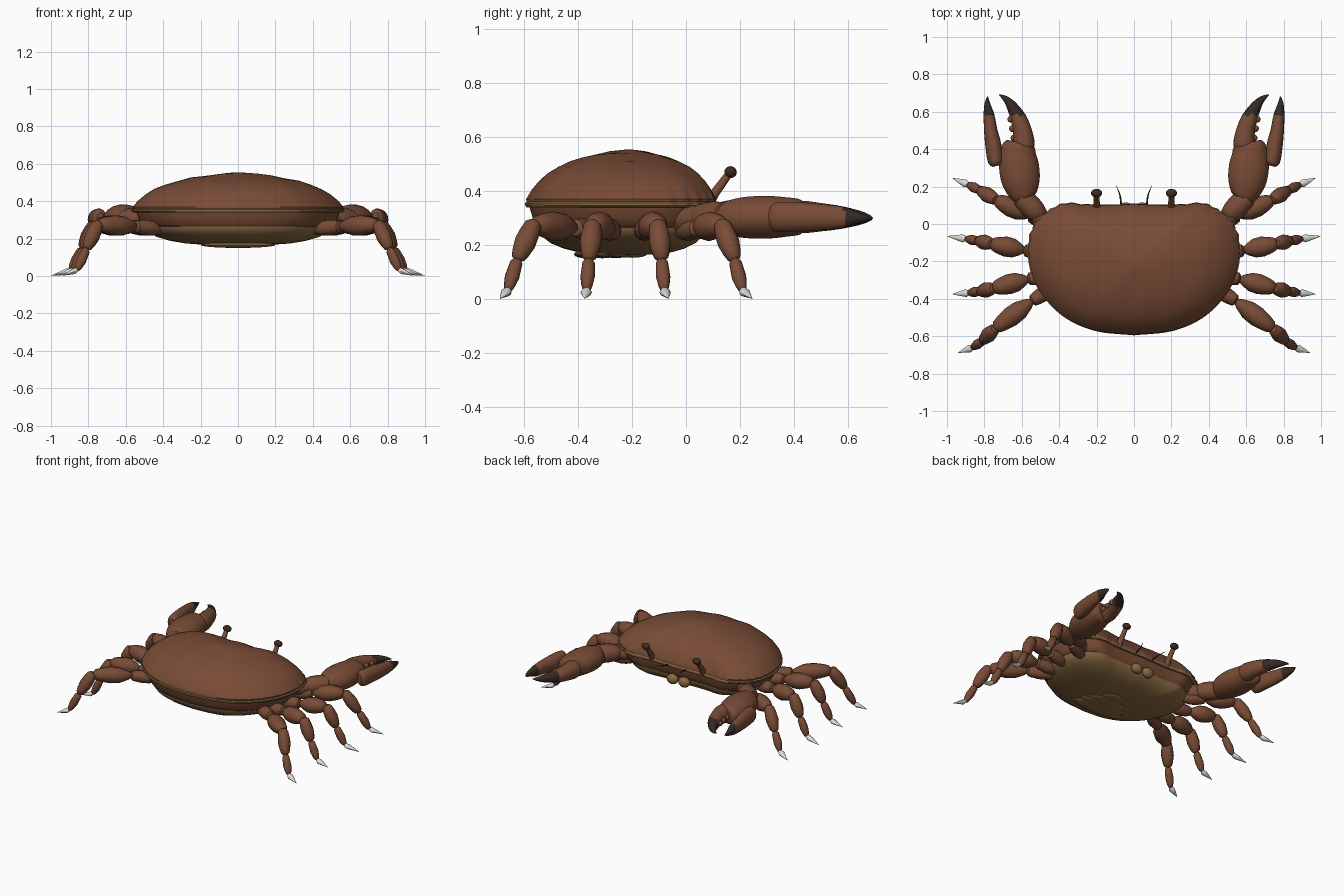
import bpy, bmesh, math
from mathutils import Vector

old = bpy.data.objects.get("Cube")
if old:
    bpy.data.objects.remove(old, do_unlink=True)


def material(name, rgb):
    m = bpy.data.materials.new(name)
    m.use_nodes = True
    m.diffuse_color = (*rgb, 1)
    m.node_tree.nodes["Principled BSDF"].inputs["Base Color"].default_value = (*rgb, 1)
    return m


BROWN = material("shell brown", (0.19, 0.072, 0.037))
TAN = material("belly tan", (0.25, 0.14, 0.055))
DARK = material("claw tip dark", (0.035, 0.022, 0.017))
EYE = material("eye dark brown", (0.05, 0.023, 0.016))
WHITE = material("foot white", (0.7, 0.7, 0.68))


def finish(name, bm, mats, rule=None, angle=40):
    bmesh.ops.recalc_face_normals(bm, faces=bm.faces[:])
    mesh = bpy.data.meshes.new(name)
    if rule:
        for f in bm.faces:
            f.material_index = rule(f.calc_center_median())
    bm.to_mesh(mesh)
    bm.free()
    ob = bpy.data.objects.new(name, mesh)
    bpy.context.collection.objects.link(ob)
    for m in mats:
        mesh.materials.append(m)
    bpy.ops.object.select_all(action="DESELECT")
    ob.select_set(True)
    bpy.context.view_layer.objects.active = ob
    bpy.ops.object.shade_smooth_by_angle(angle=math.radians(angle))
    return ob


def loft(name, rings, mats, rule=None, angle=40):
    """Skin a list of closed rings and cap both ends."""
    bm = bmesh.new()
    rows = [[bm.verts.new(p) for p in r] for r in rings]
    n = len(rows[0])
    for a, b in zip(rows, rows[1:]):
        for i in range(n):
            j = (i + 1) % n
            bm.faces.new((a[i], a[j], b[j], b[i]))
    bm.faces.new(rows[0])
    bm.faces.new(rows[-1])
    return finish(name, bm, mats, rule, angle)


def spline(pts, steps):
    """Catmull-Rom curve through the points."""
    pts = [Vector(p) for p in pts]
    ext = [2 * pts[0] - pts[1]] + pts + [2 * pts[-1] - pts[-2]]
    out = []
    for a, b, c, d in zip(ext, ext[1:], ext[2:], ext[3:]):
        for k in range(steps):
            t = k / steps
            out.append(0.5 * (2 * b + (c - a) * t + (2 * a - 5 * b + 4 * c - d) * t * t
                              + (3 * b - a - 3 * c + d) * t ** 3))
    return out + [pts[-1]]


def tube(name, stations, mats, rule=None, sides=14, steps=1):
    """Limb through stations (centre, half width, half height)."""
    flat = [(*p, w, h) for p, w, h in stations]
    rows = spline(flat, steps)
    pts = [Vector(r[:3]) for r in rows]
    rings = []
    for i, p in enumerate(pts):
        d = (pts[min(i + 1, len(pts) - 1)] - pts[max(i - 1, 0)]).normalized()
        side = d.cross(Vector((0, 0, 1))).normalized()
        up = side.cross(d)
        w, h = max(rows[i][3], 0.001), max(rows[i][4], 0.001)
        rings.append([p + side * w * math.cos(a) + up * h * math.sin(a)
                      for a in (math.tau * k / sides for k in range(sides))])
    return loft(name, rings, mats, rule)


def segment(name, a, b, r0, rm, r1, mat):
    """Limb joint: narrow at the root, swollen in the middle, blunt at the end."""
    a, b = Vector(a), Vector(b)
    shape = ((0, r0 * .6), (.08, r0), (.3, rm * .93), (.55, rm), (.8, (rm + r1) / 2), (.94, r1), (1, r1 * .55))
    return tube(name, [(a.lerp(b, t), r, r) for t, r in shape], [mat], sides=12)


def ball(name, centre, size, mat):
    bm = bmesh.new()
    bmesh.ops.create_uvsphere(bm, u_segments=20, v_segments=12, radius=1)
    for v in bm.verts:
        v.co = Vector(c + s * k for c, s, k in zip(centre, size, v.co))
    return finish(name, bm, [mat])


# Shell outline, mirrored from one half
half = [(0, -.59, 0), (.2, -.568, 0), (.36, -.5, 0), (.48, -.385, 0), (.54, -.27, 0), (.56, -.16, 0),
        (.55, -.06, 0), (.51, .02, 0), (.44, .075, 0), (.36, .108, 0), (.24, .1, 0), (.1, .1, 0), (0, .105, 0)]
right_side = spline(half, 6)
outline = right_side + [Vector((-p.x, p.y, 0)) for p in right_side[-2:0:-1]]
MID = Vector((0, -.21, 0))


def ring(s, z, teeth=0):
    out = []
    for i, p in enumerate(outline):
        k = s
        if p.y > -.12 and abs(p.x) > .2:
            k += teeth * math.cos(i * math.pi / 2)
        q = MID + (p - MID) * k
        out.append(Vector((q.x, q.y, z)))
    return out


# Carapace with faint ridges fanning across the dome
dome = [(.97, .35), (1, .357), (1.005, .37), (.985, .383), (.95, .405), (.88, .437), (.8, .464), (.7, .487),
        (.58, .508), (.45, .524), (.32, .536), (.2, .545), (.1, .551), (.02, .554)]
rings = [ring(s, z, .008 if s > .95 else 0) for s, z in dome]
for (s, z), row in zip(dome, rings):
    for p in row:
        if .15 < s < .96:
            p.z += .004 * math.sin(p.x * 32) * math.cos(p.y * 14) * (1 - s * s) ** .5
loft("carapace", rings, [BROWN])

# Pale lip around the shell
loft("shell_lip", [ring(s, z, .008) for s, z in
                   ((.96, .338), (1, .34), (1.014, .347), (1.014, .355), (1, .361), (.96, .361))], [TAN])

# Underbody and belly
loft("underbody", [ring(s, z) for s, z in ((.97, .345), (.965, .33), (.94, .3), (.915, .275), (.88, .262))], [BROWN])
loft("belly", [ring(s, z) for s, z in ((.89, .272), (.885, .255), (.85, .232), (.77, .208), (.64, .187),
                                       (.5, .174), (.3, .166), (.05, .163))], [TAN])

# Folded tail plates under the belly
for i, (w, y) in enumerate(((.2, -.36), (.175, -.31), (.14, -.26), (.09, -.2))):
    ball(f"tail_plate_{i + 1}", (0, y, .166), (w, .055, .016 - i * .001), TAN)

LEGS = [  # hip, merus start, knee, ankle joint, foot, toe
    [(.42, -.02, .25), (.56, .045, .265), (.74, .13, .275), (.825, .18, .145), (.885, .21, .03), (.97, .245, .002)],
    [(.44, -.16, .25), (.59, -.14, .265), (.765, -.105, .275), (.835, -.09, .145), (.895, -.08, .03), (.998, -.065, .002)],
    [(.42, -.27, .25), (.57, -.295, .265), (.755, -.345, .275), (.825, -.36, .145), (.88, -.368, .03), (.97, -.375, .002)],
    [(.40, -.32, .25), (.55, -.415, .265), (.745, -.56, .275), (.81, -.625, .145), (.862, -.66, .03), (.94, -.688, .002)],
]

for sx, label in ((1, "left"), (-1, "right")):
    def m(p):
        return Vector((p[0] * sx, p[1], p[2]))

    # Walking legs
    for i, leg in enumerate(LEGS):
        hip, root, knee, ankle, foot, toe = map(m, leg)
        n = f"{label}_leg_{i + 1}"
        segment(n + "_base", hip, root, .03, .042, .032, BROWN)
        segment(n + "_upper", root, knee, .03, .054, .034, BROWN)
        segment(n + "_shin", knee + Vector((0, 0, .012)), ankle, .032, .041, .026, BROWN)
        segment(n + "_ankle", ankle, foot, .023, .027, .016, BROWN)
        tube(n + "_toe", [(foot + Vector((0, 0, .005)), .012, .012), (foot.lerp(toe, .2), .021, .016),
                          (foot.lerp(toe, .55), .013, .009), (toe, .001, .001)], [WHITE], sides=10)

    # Claw arm
    segment(f"{label}_arm_base", m((.40, -.06, .29)), m((.53, .06, .3)), .045, .055, .045, BROWN)
    segment(f"{label}_arm_wrist", m((.49, .03, .3)), m((.61, .15, .3)), .045, .062, .058, BROWN)

    # Palm and the two fingers with dark ends
    def dark_end(c):
        return 1 if c.y > .585 else 0

    def grip(name, rows, mats, rule=None):
        tube(f"{label}_{name}", [(m((x, y, z)), w, h) for x, y, z, w, h in rows], mats, rule, 18, 4)

    grip("palm", [(.575, .12, .3, .035, .04), (.588, .15, .3, .07, .062), (.603, .22, .302, .1, .077),
                  (.614, .3, .303, .107, .08), (.62, .37, .304, .097, .074), (.615, .42, .304, .085, .066),
                  (.612, .435, .304, .06, .045)], [BROWN])
    grip("fixed_finger", [(.585, .39, .304, .045, .05), (.588, .43, .304, .057, .061), (.597, .5, .303, .05, .053),
                          (.62, .57, .302, .042, .043), (.66, .64, .301, .026, .027), (.695, .676, .3, .013, .013),
                          (.722, .69, .3, .002, .002)], [BROWN, DARK], dark_end)
    grip("moving_finger", [(.735, .31, .304, .02, .035), (.74, .335, .304, .041, .055), (.752, .42, .304, .043, .055),
                           (.766, .5, .303, .036, .049), (.775, .58, .302, .029, .04), (.783, .63, .301, .019, .024),
                           (.784, .665, .3, .009, .012), (.782, .682, .3, .002, .002)], [BROWN, DARK], dark_end)
    # Teeth along the gripping edge
    for y in (.46, .51, .56):
        t = (y - .46) * 10
        ball(f"{label}_tooth_{round(y * 100)}", m((.643 + .016 * t, y, .303)), (.017, .018, .018), BROWN)

    # Eye on its stalk
    tube(f"{label}_eye_stalk", [(m((.2, .08, .355)), .026, .026), (m((.2, .105, .39)), .018, .018),
                                (m((.2, .16, .465)), .014, .014)], [BROWN])
    ball(f"{label}_eye", m((.2, .165, .47)), (.03, .023, .022), EYE)

    # Feeler and mouthparts
    tube(f"{label}_feeler", [(m((.068, .08, .345)), .006, .006), (m((.074, .15, .36)), .004, .004),
                             (m((.095, .205, .375)), .001, .001)], [EYE], sides=8, steps=4)
    ball(f"{label}_mouth_plate", m((.045, .085, .25)), (.042, .03, .035), TAN)
